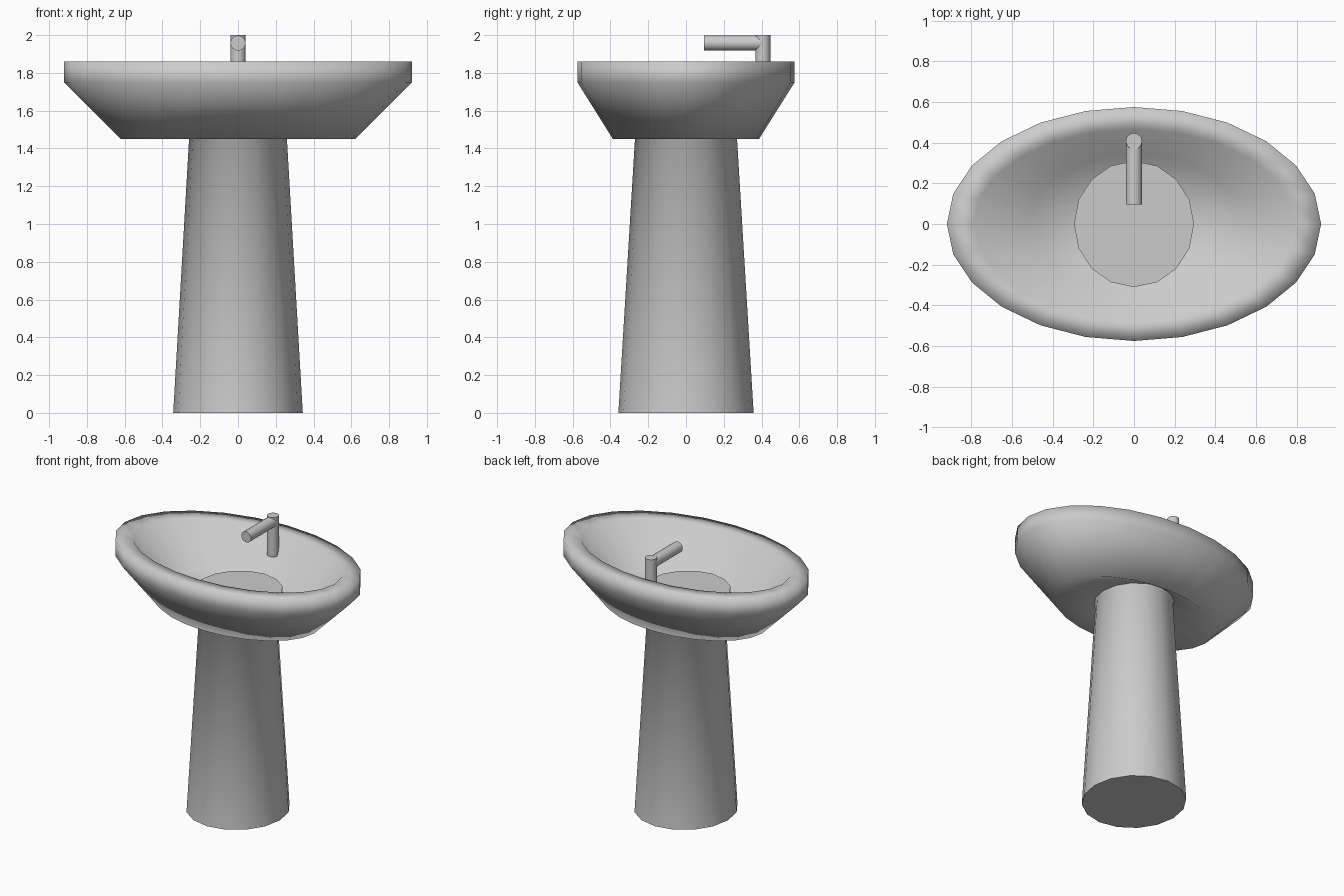
import bpy, bmesh
from math import pi, sin, cos
from mathutils import Matrix

cube = bpy.data.objects.get("Cube")
if cube:
    bpy.data.objects.remove(cube)

ceramic = bpy.data.materials.new("grey ceramic")
ceramic.use_nodes = True
COLOR = (0.6, 0.6, 0.6, 1)
ceramic.diffuse_color = COLOR
ceramic.node_tree.nodes["Principled BSDF"].inputs["Base Color"].default_value = COLOR


def skin(bm, a, b):
    """Join two rings by angle: quads where corners line up, triangles between."""
    n, m = len(a), len(b)
    i = j = 0
    while i < n or j < m:
        next_a, next_b = (i + 1) * m, (j + 1) * n
        step_a, step_b = next_a <= next_b, next_b <= next_a
        corners = [a[i % n]]
        if step_a:
            corners.append(a[(i + 1) % n])
        if step_b:
            corners.append(b[(j + 1) % m])
        corners.append(b[j % m])
        bm.faces.new(corners).smooth = True
        i += step_a
        j += step_b


def loft(name, rings, matrix=Matrix(), smooth_caps=False):
    """Skin elliptical rings (sides, rx, ry, z) in order and cap both ends."""
    bm = bmesh.new()
    loops = []
    for sides, rx, ry, z in rings:
        angles = [2 * pi * i / sides for i in range(sides)]
        loops.append([bm.verts.new((rx * cos(a), ry * sin(a), z)) for a in angles])
    for lower, upper in zip(loops, loops[1:]):
        skin(bm, lower, upper)
    for loop in (loops[0], loops[-1]):
        bm.faces.new(loop).smooth = smooth_caps
    bmesh.ops.recalc_face_normals(bm, faces=bm.faces)
    bm.transform(matrix)
    mesh = bpy.data.meshes.new(name)
    bm.to_mesh(mesh)
    bm.free()
    mesh.materials.append(ceramic)
    obj = bpy.data.objects.new(name, mesh)
    bpy.context.collection.objects.link(obj)


# Tapered column, its flared head standing just above the bowl floor
loft("pedestal", [
    (16, 0.343, 0.358, 0),
    (16, 0.255, 0.266, 1.52),
    (16, 0.295, 0.31, 1.56),
    (16, 0.295, 0.31, 1.605),
])

# Oval bowl: recessed underside, flared wall, thick rim, steep inside, floor
loft("basin", [
    (16, 0.27, 0.28, 1.53),
    (24, 0.62, 0.387, 1.45),
    (24, 0.92, 0.575, 1.75),
    (24, 0.92, 0.575, 1.86),
    (24, 0.79, 0.465, 1.86),
    (24, 0.52, 0.345, 1.56),
], smooth_caps=True)

# Tap: upright and horizontal spout
R = 0.04
loft("tap_upright", [(16, R, R, 1.71), (16, R, R, 2.0)],
     Matrix.Translation((0, 0.407, 0)))
loft("tap_spout", [(16, R, R, 0), (16, R, R, 0.312)],
     Matrix.Translation((0, 0.407, 1.958)) @ Matrix.Rotation(pi / 2, 4, 'X'))
